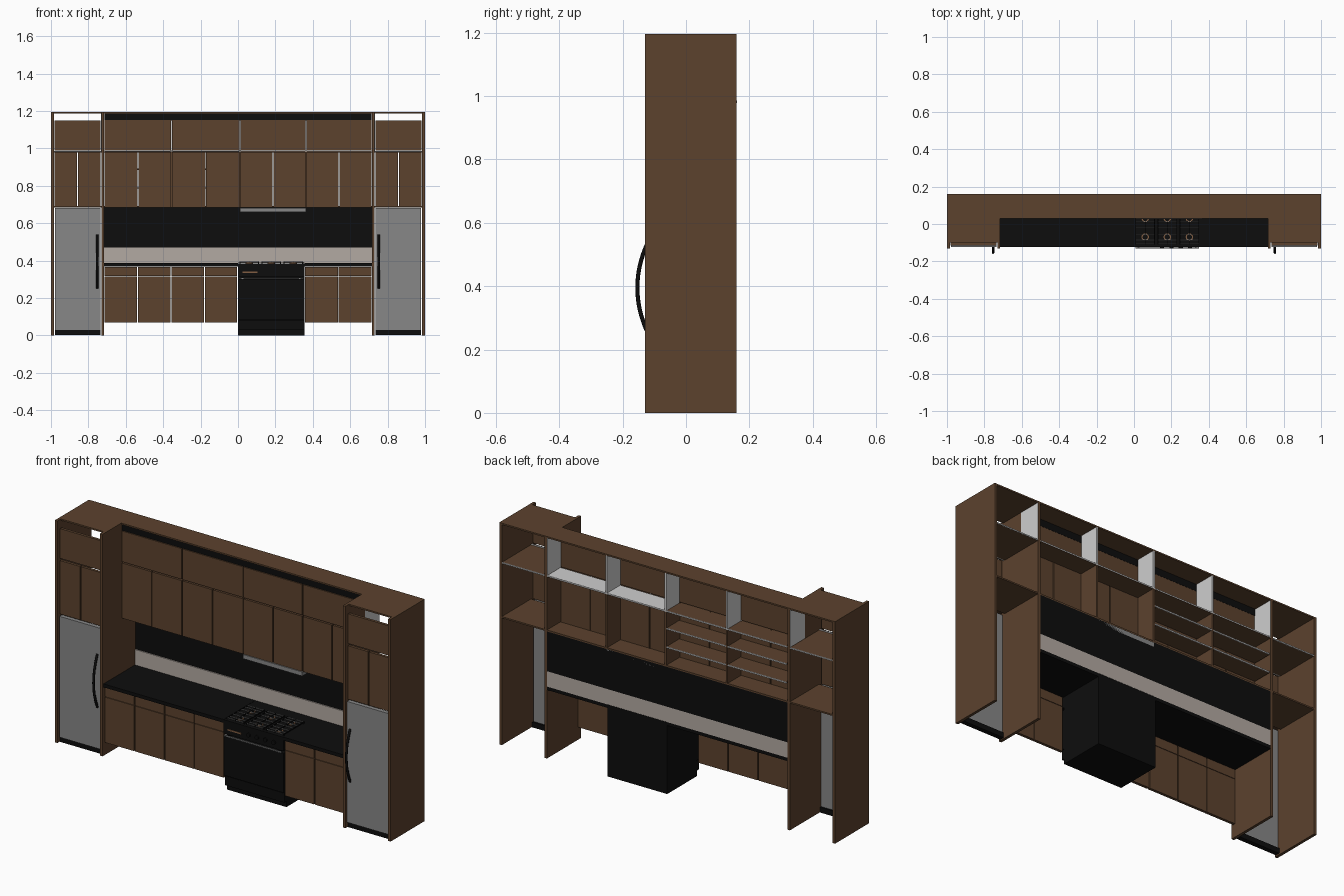
import bpy, bmesh, math
from mathutils import Vector

if "Cube" in bpy.data.objects:
    bpy.data.objects.remove(bpy.data.objects["Cube"])


def mat(name, r, g, b):
    m = bpy.data.materials.new(name)
    m.diffuse_color = (r, g, b, 1)
    m.use_nodes = True
    m.node_tree.nodes["Principled BSDF"].inputs["Base Color"].default_value = m.diffuse_color
    return m


WOOD = mat("brown_wood", 0.107, 0.054, 0.027)
BLACK = mat("black", 0.004, 0.004, 0.004)
STEEL = mat("steel_grey", 0.245, 0.245, 0.245)
STONE = mat("beige_stone", 0.45, 0.40, 0.36)
LINER = mat("light_liner", 0.62, 0.62, 0.62)
COPPER = mat("light_brown", 0.22, 0.11, 0.055)


def boxes(name, m, *specs):
    """One object made of boxes given as (x0, x1, y0, y1, z0, z1)."""
    bm = bmesh.new()
    for x0, x1, y0, y1, z0, z1 in specs:
        vs = bmesh.ops.create_cube(bm, size=1)["verts"]
        for v in vs:
            v.co = Vector((x0 + (v.co.x + .5) * (x1 - x0),
                           y0 + (v.co.y + .5) * (y1 - y0),
                           z0 + (v.co.z + .5) * (z1 - z0)))
    me = bpy.data.meshes.new(name)
    bm.to_mesh(me)
    bm.free()
    me.materials.append(m)
    ob = bpy.data.objects.new(name, me)
    bpy.context.collection.objects.link(ob)
    return ob


def cylinder(name, m, loc, r, depth, rot=(0, 0, 0), n=16):
    bpy.ops.mesh.primitive_cylinder_add(vertices=n, radius=r, depth=depth, location=loc, rotation=rot)
    ob = bpy.context.object
    ob.name = name
    ob.data.materials.append(m)
    bpy.ops.object.shade_smooth_by_angle()


BACK, TOP = 0.16, 1.195
G = 0.0025                                   # half gap between doors
BAYS = [-0.715, -0.355, 0.01, 0.363, 0.715]  # upper cabinet bays


def span(a, b, s):
    """x range mirrored to side s."""
    return (a, b) if s > 0 else (-b, -a)


# Tall refrigerator units at both ends
for s, side in ((-1, "left"), (1, "right")):
    boxes(side + "_tall_side_panels", WOOD,
          (*span(0.985, 1.0, s), -0.13, BACK, 0, TOP),
          (*span(0.716, 0.731, s), -0.13, BACK, 0, TOP))
    inner = span(0.731, 0.985, s)
    boxes(side + "_tall_shelves", WOOD,
          (*inner, -0.10, BACK, 1.187, TOP),
          (*inner, -0.088, BACK, 0.978, 0.984),
          (*inner, -0.088, BACK, 0.684, 0.692))
    boxes(side + "_shelf_edges", LINER,
          (*inner, -0.098, -0.088, 0.980, 0.986), (*inner, BACK - .004, BACK + .0005, 0.978, 0.9845))
    boxes(side + "_tall_doors", WOOD,
          (*span(0.736, 0.980, s), -0.115, -0.10, 0.99, 1.15),
          (*span(0.736, 0.858 - G, s), -0.115, -0.10, 0.69, 0.978),
          (*span(0.858 + G, 0.980, s), -0.115, -0.10, 0.69, 0.978))
    boxes(side + "_refrigerator_door", STEEL, (*span(0.735, 0.979, s), -0.122, -0.10, 0.03, 0.681))
    boxes(side + "_refrigerator_kick", BLACK, (*span(0.735, 0.979, s), -0.115, -0.09, 0.002, 0.03))

    # Bowed handle
    cu = bpy.data.curves.new(side + "_handle", "CURVE")
    cu.dimensions = "3D"
    cu.bevel_depth = 0.0065
    cu.bevel_resolution = 2
    cu.use_fill_caps = True
    sp = cu.splines.new("POLY")
    sp.points.add(16)
    for i, p in enumerate(sp.points):
        t = i / 8 - 1
        p.co = (s * 0.753, -0.1535 + 0.033 * t * t, 0.395 + 0.143 * t, 1)
    cu.materials.append(BLACK)
    bpy.context.collection.objects.link(bpy.data.objects.new(side + "_handle", cu))

# Upper cabinets between the tall units
boxes("upper_top_panel", WOOD, (-0.716, 0.716, 0.03, BACK, 1.187, TOP))
boxes("upper_soffit", BLACK, (-0.716, 0.716, 0.036, 0.046, 1.15, 1.187))
boxes("upper_bottom", WOOD, (-0.716, 0.716, 0.046, BACK, 0.684, 0.692))
boxes("upper_dividers", WOOD, *[(x - .005, x + .005, 0.046, BACK, 0.69, 0.98) for x in BAYS[1:-1]])
boxes("top_row_dividers", LINER,
      *[(x - .005, x + .005, 0.048, BACK, 0.985, 1.187) for x in BAYS[1:-1]],
      *[(s * .7235 - .0085, s * .7235 + .0085, 0.035, BACK - .001, 0.986, 1.186) for s in (-1, 1)])
boxes("middle_shelf", WOOD, (-0.716, 0.716, 0.046, BACK, 0.978, 0.984))
boxes("middle_shelf_liner", LINER, (0.015, 0.714, 0.047, BACK, 0.984, 0.986),
      (-0.715, 0.715, BACK - .004, BACK + .0005, 0.979, 0.9855))
boxes("inner_shelves", WOOD, *[(a + .005, b - .005, 0.05, BACK - .004, z, z + .007)
                               for a, b in zip(BAYS[:2], BAYS[1:3]) for z in (0.785, 0.885)])
boxes("inner_shelf_edges", LINER, *[(a + .005, b - .005, BACK - .004, BACK, z, z + .007)
                                    for a, b in zip(BAYS[:2], BAYS[1:3]) for z in (0.785, 0.885)])
top_doors, low_doors = [], []
for a, b in zip(BAYS, BAYS[1:]):
    c = (a + b) / 2
    top_doors.append((a + G, b - G, 0.03, 0.045, 0.988, 1.153))
    low_doors += [(a + G, c - G, 0.03, 0.045, 0.684, 0.981), (c + G, b - G, 0.03, 0.045, 0.684, 0.981)]
boxes("upper_top_row_doors", WOOD, *top_doors)
boxes("upper_low_row_doors", WOOD, *low_doors)
boxes("hood", STEEL, (0.01, 0.363, 0.028, BACK, 0.66, 0.682))

# Wall panels and counter
boxes("black_splashback", BLACK, (-0.716, 0.716, 0.152, BACK, 0.47, 0.684))
boxes("stone_upstand", STONE, (-0.716, 0.716, 0.146, BACK, 0.387, 0.47))
boxes("counter", BLACK, (-0.716, 0.0, -0.122, BACK, 0.369, 0.387),
      (0.355, 0.716, -0.122, BACK, 0.369, 0.387))

# Base cabinet fronts: a drawer over a door in each bay
fronts = []
for a, b in ((-.715, -.537), (-.537, -.358), (-.358, -.18), (-.18, -.002), (.357, .536), (.536, .715)):
    fronts += [(a + G, b - G, -0.115, -0.10, 0.07, 0.3145),
               (a + G, b - G, -0.115, -0.10, 0.317, 0.367)]
boxes("base_fronts", WOOD, *fronts)

# Cooking range
boxes("range_body", BLACK, (0.0, 0.355, -0.095, BACK, 0.0, 0.386))
boxes("range_door", BLACK, (0.0, 0.355, -0.118, -0.095, 0.085, 0.298))
boxes("range_drawer", BLACK, (0.0, 0.355, -0.112, -0.095, 0.03, 0.08))
boxes("range_control_panel", BLACK, (0.0, 0.355, -0.122, -0.095, 0.312, 0.386))
boxes("range_door_handle", STEEL, (0.008, 0.347, -0.13, -0.123, 0.302, 0.308))
boxes("range_handle_posts", BLACK, *[(x, x + .01, -0.125, -0.095, 0.297, 0.31) for x in (.02, .325)])
boxes("range_display", COPPER, (0.025, 0.105, -0.124, -0.122, 0.335, 0.343))
for x in (0.15, 0.20, 0.25, 0.30):
    cylinder("range_knob", BLACK, (x, -0.124, 0.345), 0.011, 0.012, (math.pi / 2, 0, 0))

# Hob: burners and grates
for x in (0.06, 0.178, 0.296):
    for y in (-0.07, 0.03):
        cylinder("burner", COPPER, (x, y, 0.388), 0.02, 0.005)
        cylinder("burner_cap", BLACK, (x, y, 0.391), 0.014, 0.004)
bars, rails = [], []
for x in (0.06, 0.178, 0.296):
    for dx in (-0.05, 0.0, 0.05):
        rails.append((x + dx - .002, x + dx + .002, -0.11, 0.07, 0.391, 0.396))
    for y in (-0.105, -0.085, -0.055, -0.02, 0.015, 0.045, 0.067):
        bars.append((x - .05, x + .05, y - .002, y + .002, 0.391, 0.395))
    rails += [(x + dx - .003, x + dx + .003, y, y + .006, 0.384, 0.392)
              for dx in (-.05, .05) for y in (-.108, .062)]
boxes("grate_rails", BLACK, *rails)
boxes("grate_bars", STEEL, *bars)
